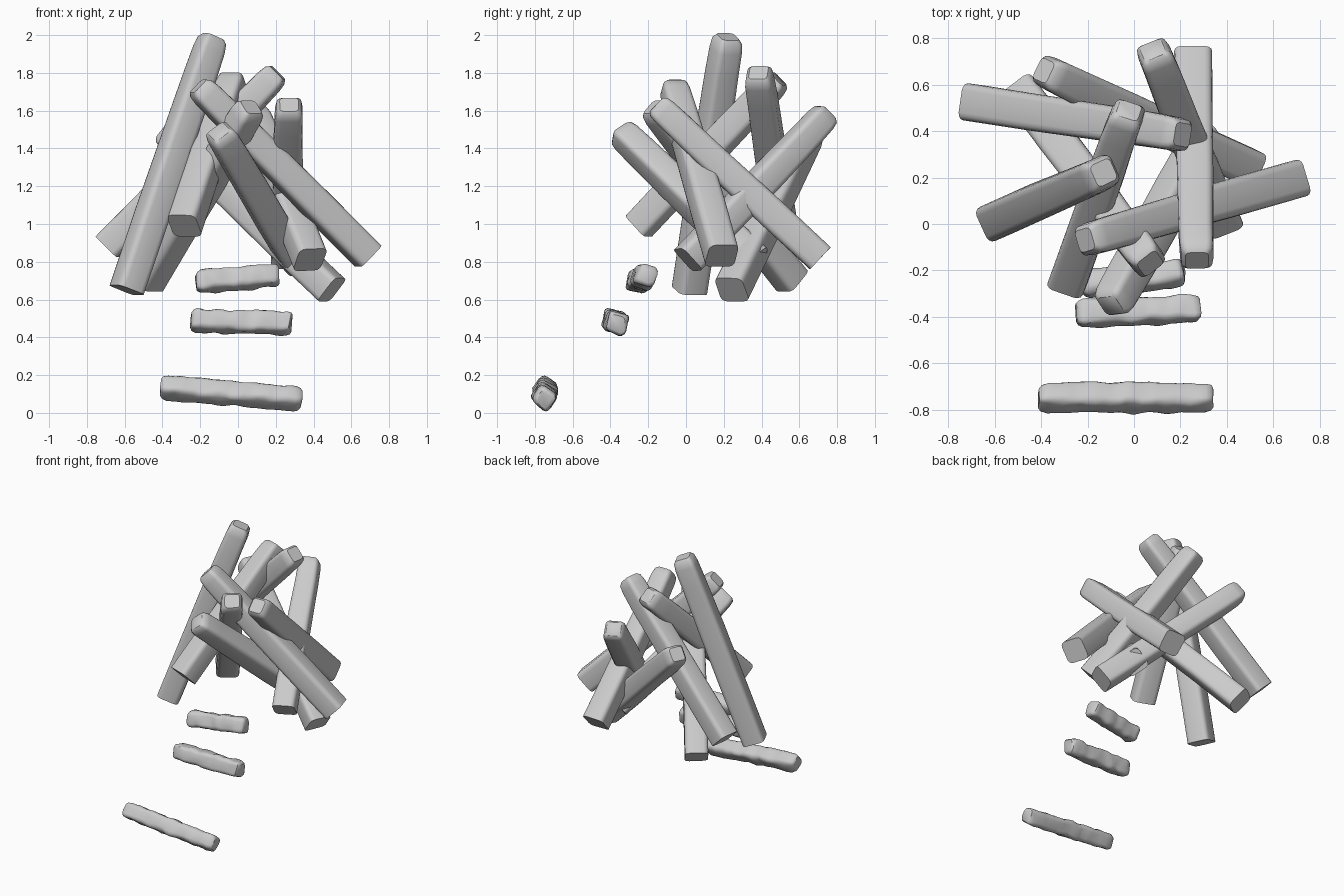
import bpy, bmesh, math
from mathutils import Vector, noise

cube = bpy.data.objects.get("Cube")
if cube:
    bpy.data.objects.remove(cube, do_unlink=True)

grey = bpy.data.materials.new("plain_grey")
grey.use_nodes = True
color = (0.6, 0.6, 0.6, 1)
grey.diffuse_color = color
grey.node_tree.nodes["Principled BSDF"].inputs["Base Color"].default_value = color


def section(half, roundness, roll):
    """Square cross-section with rounded corners, as 2D points."""
    pts = []
    for corner in range(4):
        for step in range(4):
            a = math.radians(90 * corner + 30 * step)
            mid = math.radians(90 * corner + 45)
            c = (half - roundness) * math.sqrt(2)
            x = c * math.cos(mid) + roundness * math.cos(a)
            y = c * math.sin(mid) + roundness * math.sin(a)
            pts.append((x * math.cos(roll) - y * math.sin(roll),
                        x * math.sin(roll) + y * math.cos(roll)))
    return pts


def beam(name, start, end, half, rings, roll=0, rough=0.0, wave=0.1, roundness=0.4):
    """Loft a beam; rings are (fraction of length, scale) pairs."""
    a, b = Vector(start), Vector(end)
    axis = (b - a).normalized()
    side = axis.cross(Vector((0, 0, 1))).normalized()
    up = side.cross(axis)
    pts = section(half, half * roundness, math.radians(roll))
    bm = bmesh.new()
    loops = []
    for t, s in rings:
        loop = []
        for x, y in pts:
            p = a.lerp(b, t) + (side * x + up * y) * s
            p += noise.noise_vector(p / wave) * rough
            loop.append(bm.verts.new(p))
        loops.append(loop)
    n = len(pts)
    for lo, hi in zip(loops, loops[1:]):
        for i in range(n):
            j = (i + 1) % n
            bm.faces.new((lo[i], lo[j], hi[j], hi[i]))
    bm.faces.new(loops[0][::-1])
    bm.faces.new(loops[-1])
    bmesh.ops.recalc_face_normals(bm, faces=bm.faces)
    mesh = bpy.data.meshes.new(name)
    bm.to_mesh(mesh)
    bm.free()
    mesh.materials.append(grey)
    ob = bpy.data.objects.new(name, mesh)
    bpy.context.collection.objects.link(ob)
    bpy.ops.object.select_all(action='DESELECT')
    ob.select_set(True)
    bpy.context.view_layer.objects.active = ob
    bpy.ops.object.shade_smooth_by_angle(angle=math.radians(40))
    return ob


# Leaning logs: cut foot, worn rounded tip, roll
log_rings = [(0, 1), (0.3, 1), (0.6, 0.97), (0.85, 0.93), (0.95, 0.9), (0.985, 0.82), (1, 0.62)]
logs = [
    ("tall_log", (-0.59, 0.02, 0.65), (-0.13, 0.22, 1.99), 0),
    ("left_back_log", (-0.69, 0.52, 0.88), (0.21, 0.385, 1.80), 0),
    ("crossing_log", (0.50, 0.24, 0.65), (-0.39, 0.66, 1.49), 0),
    ("right_log", (0.69, 0.19, 0.83), (-0.21, -0.07, 1.73), 0),
    ("side_log", (0.255, 0.71, 0.82), (0.27, -0.16, 1.63), 0),
    ("rear_log", (0.38, 0.01, 0.81), (0.08, 0.75, 1.59), 0),
    ("front_log", (0.31, 0.37, 0.80), (-0.10, -0.35, 1.49), 40),
    ("left_front_log", (-0.285, -0.25, 0.99), (-0.025, 0.49, 1.77), 0),
    ("left_rear_log", (-0.48, 0.56, 0.70), (0.07, -0.17, 1.62), 0),
]
for name, foot, tip, roll in logs:
    beam(name, foot, tip, 0.08, log_rings, roll, rough=0.006, wave=0.3)

# Rough steps in front, rounded at both ends
body = [(0.05 + 0.9 * i / 20, 1) for i in range(21)]
step_rings = [(0, 0.65), (0.015, 0.85)] + body + [(0.985, 0.9), (1, 0.7)]
steps = [
    ("upper_step", (-0.22, -0.26, 0.69), (0.215, -0.205, 0.73), 0.056, 20),
    ("middle_step", (-0.25, -0.385, 0.49), (0.28, -0.365, 0.475), 0.056, 15),
    ("lower_step", (-0.41, -0.745, 0.135), (0.34, -0.75, 0.072), 0.055, 35),
]
for name, left, right, half, roll in steps:
    beam(name, left, right, half, step_rings, roll, rough=0.012, wave=0.07, roundness=0.5)
